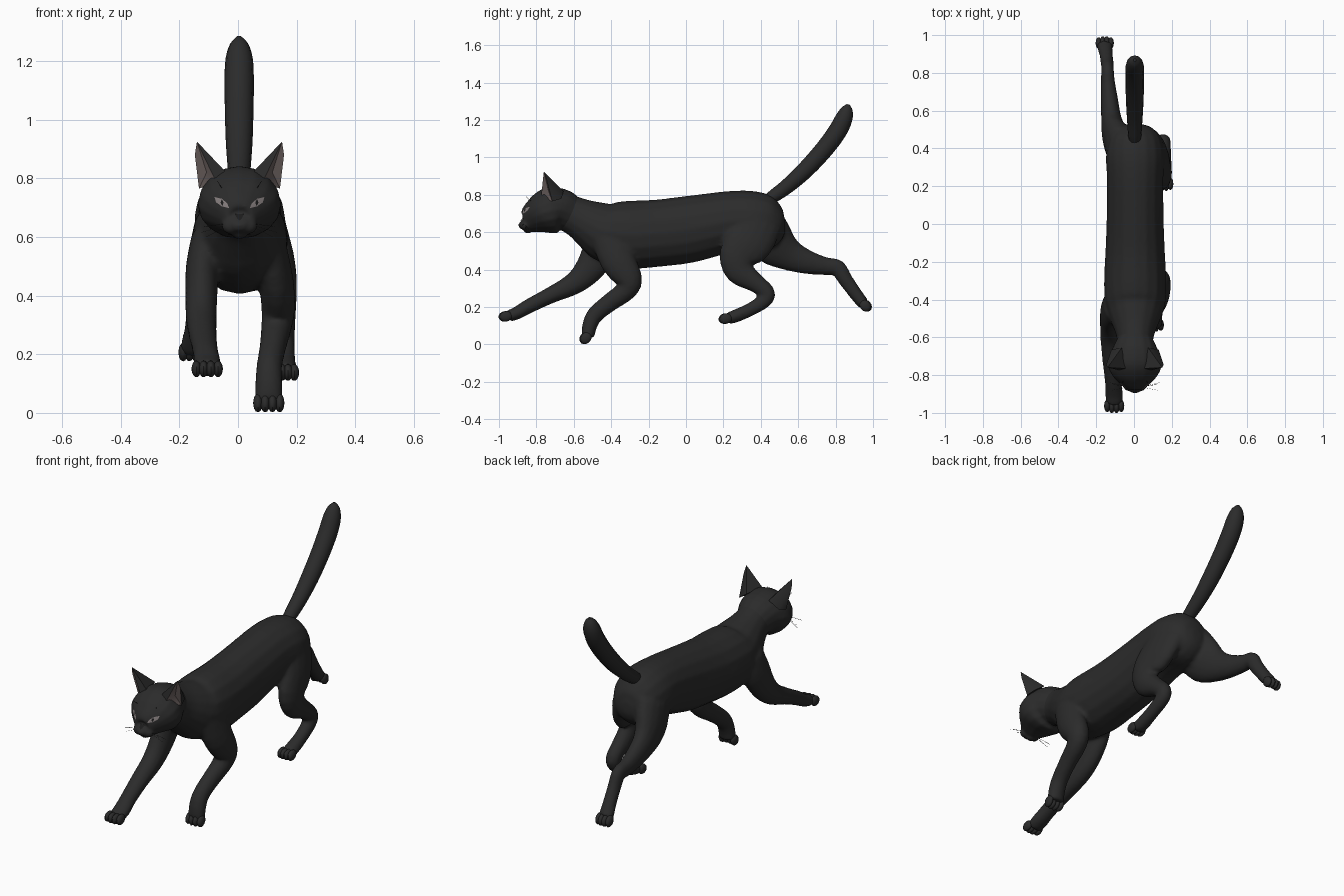
import bpy, bmesh, math
from mathutils import Vector, Matrix
from mathutils.bvhtree import BVHTree

if "Cube" in bpy.data.objects:
    bpy.data.objects.remove(bpy.data.objects["Cube"])


def material(name, r, g, b):
    m = bpy.data.materials.new(name)
    m.diffuse_color = (r, g, b, 1)
    m.use_nodes = True
    m.node_tree.nodes["Principled BSDF"].inputs["Base Color"].default_value = m.diffuse_color
    return m


FUR = material("black fur", 0.024, 0.024, 0.024)
EAR = material("inner ear", 0.15, 0.12, 0.115)
EYE = material("pale eye", 0.24, 0.21, 0.21)
DARK = material("dark nose and pupil", 0.012, 0.012, 0.012)


def finish(bm, name, mats=(FUR,), voxel=0):
    bmesh.ops.recalc_face_normals(bm, faces=bm.faces)
    me = bpy.data.meshes.new(name)
    bm.to_mesh(me)
    bm.free()
    ob = bpy.data.objects.new(name, me)
    bpy.context.collection.objects.link(ob)
    for m in mats:
        me.materials.append(m)
    if voxel:  # fuse overlapping volumes into one soft skin
        r = ob.modifiers.new("fuse", 'REMESH')
        r.mode, r.voxel_size, r.use_smooth_shade = 'VOXEL', voxel, True
        s = ob.modifiers.new("soften", 'SMOOTH')
        s.factor, s.iterations = 0.5, 4
    return ob


def spline(rows, steps):
    """Catmull-Rom through rows of (x, y, z, half width, half depth)."""
    p = [Vector(r) for r in rows]
    p = [2 * p[0] - p[1]] + p + [2 * p[-1] - p[-2]]
    out = []
    for i in range(1, len(p) - 2):
        a, b, c, d = p[i - 1:i + 3]
        for k in range(steps):
            t = k / steps
            out.append(0.5 * (2 * b + (c - a) * t + (2 * a - 5 * b + 4 * c - d) * t * t
                              + (3 * b - a - 3 * c + d) * t ** 3))
    return out + [p[-2]]


def loft(bm, rows, sides=16, steps=3):
    pts = spline(rows, steps)
    rings = []
    for i, p in enumerate(pts):
        t = pts[min(i + 1, len(pts) - 1)] - pts[max(i - 1, 0)]
        v = Vector((t[0], t[1], t[2])).cross(Vector((1, 0, 0))).normalized()
        c = Vector((p[0], p[1], p[2]))
        ring = []
        for k in range(sides):
            a = 2 * math.pi * k / sides
            ring.append(bm.verts.new(c + Vector((p[3] * math.cos(a), 0, 0)) + v * p[4] * math.sin(a)))
        rings.append(ring)
    for r0, r1 in zip(rings, rings[1:]):
        for k in range(sides):
            j = (k + 1) % sides
            bm.faces.new((r0[k], r0[j], r1[j], r1[k]))
    bm.faces.new(rings[0])
    bm.faces.new(rings[-1])


def ellipsoid(bm, centre, size, tilt=0):
    m = Matrix.Translation(centre) @ Matrix.Rotation(tilt, 4, 'X') @ Matrix.Diagonal((*size, 1))
    bmesh.ops.create_uvsphere(bm, u_segments=12, v_segments=8, radius=1, matrix=m)


# torso with neck, fused with the four legs
bm = bmesh.new()
torso = [(-.66, .715, .09, .098), (-.58, .68, .103, .107), (-.50, .638, .135, .135),
         (-.42, .60, .16, .165), (-.30, .587, .165, .182), (-.15, .595, .158, .18),
         (0, .613, .152, .18), (.12, .636, .15, .172), (.25, .66, .15, .162),
         (.36, .662, .155, .158), (.45, .645, .135, .142), (.51, .64, .09, .09), (.53, .64, .03, .03)]
loft(bm, [(.006, *r) for r in torso])
# right front leg, folded under the chest
loft(bm, [(.10, -.42, .60, .06, .10), (.13, -.365, .45, .06, .095), (.137, -.305, .345, .057, .073),
          (.13, -.325, .285, .052, .056), (.12, -.40, .23, .046, .05), (.107, -.485, .16, .044, .045),
          (.105, -.515, .10, .047, .04), (.105, -.525, .04, .048, .035)])
# left front leg, reaching forward
loft(bm, [(-.10, -.42, .60, .06, .10), (-.12, -.46, .50, .058, .095), (-.125, -.52, .40, .055, .078),
          (-.125, -.60, .325, .053, .06), (-.12, -.72, .265, .048, .045), (-.11, -.84, .205, .044, .039),
          (-.105, -.90, .17, .048, .035), (-.105, -.95, .15, .045, .032)])
# right hind leg, drawn forward
loft(bm, [(.08, .38, .66, .08, .14), (.125, .335, .55, .062, .132), (.146, .275, .47, .054, .10),
          (.15, .29, .39, .05, .078), (.153, .37, .33, .044, .052), (.155, .432, .278, .04, .044),
          (.156, .42, .235, .038, .04), (.16, .34, .185, .036, .036), (.16, .26, .15, .04, .035),
          (.16, .22, .138, .04, .03)])
# left hind leg, pushing back
loft(bm, [(-.07, .40, .64, .08, .13), (-.10, .47, .54, .07, .122), (-.12, .56, .475, .054, .085),
          (-.13, .66, .437, .046, .063), (-.138, .75, .418, .038, .048), (-.14, .81, .41, .034, .045),
          (-.142, .85, .35, .034, .04), (-.148, .90, .28, .036, .036), (-.155, .94, .228, .042, .033),
          (-.155, .955, .215, .04, .03)])
finish(bm, "body_and_legs", voxel=0.011)

# paws: four toes side by side on each foot
paws = {"front_right_paw": (.105, -.535, .034, math.radians(55)),
        "front_left_paw": (-.105, -.963, .150, math.radians(12)),
        "hind_right_paw": (.16, .213, .138, math.radians(15)),
        "hind_left_paw": (-.155, .958, .207, math.radians(-50))}
for name, (x, y, z, tilt) in paws.items():
    bm = bmesh.new()
    half = .037 if name.startswith("front") else .032
    for k in range(4):
        f = (k - 1.5) / 1.5
        out = .008 * (1 - abs(f))
        side = 1 if name == "hind_left_paw" else -1
        ellipsoid(bm, (x + f * half, y + side * out, z), (.0165, .034, .028), tilt)
    finish(bm, name)

# tail
bm = bmesh.new()
tail = [(.40, .74, .022), (.46, .787, .034), (.54, .845, .04), (.64, .935, .046), (.74, 1.045, .049),
        (.81, 1.14, .05), (.845, 1.21, .046), (.861, 1.258, .031), (.868, 1.283, .008)]
loft(bm, [(.004, y, z, r, r) for y, z, r in tail], sides=12)
finish(bm, "tail")

# head with cheeks of the muzzle
CX = .005
bm = bmesh.new()
skull = [(-.882, .66, .022, .022), (-.872, .655, .045, .045), (-.845, .665, .073, .07),
         (-.81, .682, .11, .09), (-.77, .70, .137, .112), (-.72, .716, .141, .126),
         (-.67, .72, .124, .114), (-.62, .70, .10, .10), (-.57, .68, .08, .08)]
loft(bm, [(CX, *r) for r in skull])
for s in (-1, 1):
    ellipsoid(bm, (CX + s * .028, -.86, .637), (.034, .026, .028))
ellipsoid(bm, (CX, -.845, .615), (.03, .025, .022))
surface = BVHTree.FromBMesh(bm)
finish(bm, "head", voxel=0.008)


def face_plate(name, outline, mat, lift):
    """Thin patch laid on the front of the head, outline in (x, z)."""
    bm = bmesh.new()
    n = len(outline)
    mid = (sum(p[0] for p in outline) / n, sum(p[1] for p in outline) / n)
    vs = []
    for x, z in [mid] + outline:
        hit = surface.ray_cast(Vector((CX + x, -2, z)), Vector((0, 1, 0)))[0]
        vs.append(bm.verts.new(hit + Vector((0, -lift, 0))))
    for k in range(n):
        bm.faces.new((vs[0], vs[1 + k], vs[1 + (k + 1) % n]))
    finish(bm, name, (mat,))


for s, side in ((-1, "left"), (1, "right")):
    # slanted almond eye and slit pupil
    eye = [(.035, .698), (.042, .715), (.06, .73), (.085, .736), (.08, .718), (.06, .704)]
    face_plate(side + "_eye", [(s * x, z) for x, z in eye], EYE, .003)
    pupil = [(.058, .705), (.054, .717), (.06, .729), (.065, .717)]
    face_plate(side + "_pupil", [(s * x, z) for x, z in pupil], DARK, .005)
    # ear: dark shell, pale hollow facing forward and outward
    bm = bmesh.new()
    P = [(.145, -.76, .925), (.05, -.765, .825), (.078, -.775, .785), (.138, -.715, .765),
         (.125, -.665, .78), (.07, -.655, .82), (.112, -.735, .82), (.152, -.745, .88)]
    v = [bm.verts.new((CX + s * x, y, z)) for x, y, z in P]
    for f in ((0, 1, 2), (7, 3, 4), (0, 7, 4), (0, 4, 5), (0, 5, 1), (1, 5, 4, 3, 2)):
        bm.faces.new([v[i] for i in f])
    for f in ((0, 2, 6), (6, 2, 3), (6, 3, 7), (0, 6, 7)):
        bm.faces.new([v[i] for i in f]).material_index = 1
    finish(bm, side + "_ear", (FUR, EAR))
    # whiskers on muzzle and brow
    bm = bmesh.new()
    for a, b in (((.045, -.865, .645), (.12, -.88, .635)), ((.045, -.86, .635), (.115, -.85, .60)),
                 ((.045, -.86, .64), (.13, -.84, .615)), ((.05, -.81, .75), (.075, -.855, .79))):
        a, b = Vector(a), Vector(b)
        loft(bm, [(CX + s * p.x, p.y, p.z, .001, .001) for p in (a, (a + b) / 2, b)], sides=3, steps=1)
    finish(bm, side + "_whiskers")

# nose
face_plate("nose", [(-.016, .678), (.016, .678), (.008, .663), (0, .656), (-.008, .663)], DARK, .005)

# smooth shading with sharp edges kept
for ob in bpy.context.collection.objects:
    ob.select_set(True)
    bpy.context.view_layer.objects.active = ob
bpy.ops.object.shade_smooth_by_angle(angle=math.radians(35))
